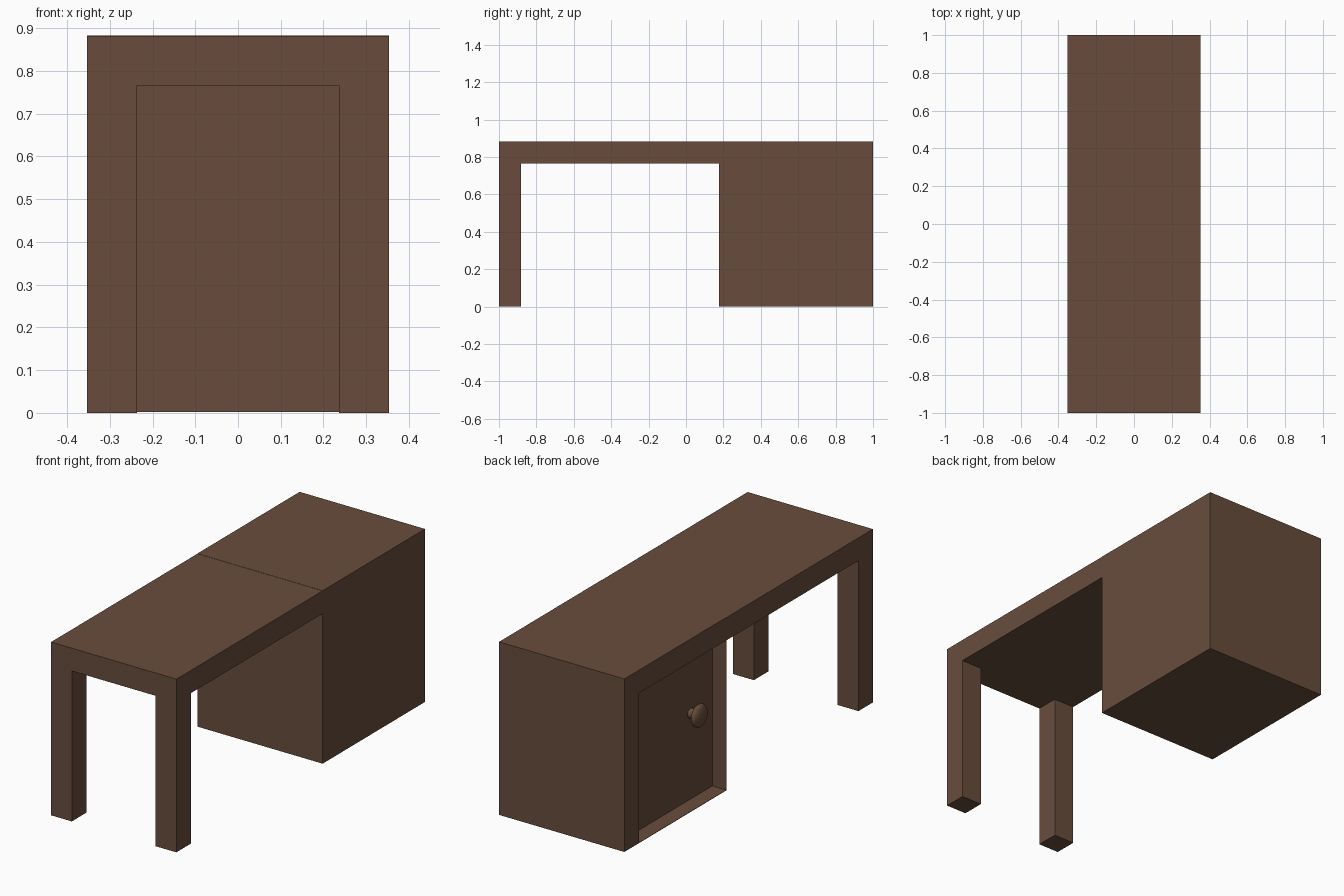
import bpy
import math

if "Cube" in bpy.data.objects:
    bpy.data.objects.remove(bpy.data.objects["Cube"])

wood = bpy.data.materials.new("brown_wood")
wood.diffuse_color = (0.138, 0.073, 0.046, 1.0)
wood.use_nodes = True
wood.node_tree.nodes["Principled BSDF"].inputs["Base Color"].default_value = wood.diffuse_color

W, T = 0.353, 0.117      # half width, board thickness
H = 0.883                # total height
FRONT = 0.177            # front of the cabinet (y)
DOOR = -0.274            # plane of the recessed door (x)
LOW = 0.002              # underside of the cabinet


def box(name, lo, hi):
    """Axis-aligned box between two corners."""
    verts = [(x, y, z) for x in (lo[0], hi[0]) for y in (lo[1], hi[1]) for z in (lo[2], hi[2])]
    faces = [(0, 1, 3, 2), (4, 6, 7, 5), (0, 4, 5, 1), (2, 3, 7, 6), (0, 2, 6, 4), (1, 5, 7, 3)]
    me = bpy.data.meshes.new(name)
    me.from_pydata(verts, [], faces)
    me.materials.append(wood)
    ob = bpy.data.objects.new(name, me)
    bpy.context.collection.objects.link(ob)
    return ob


# Desk top and the rail above the door, a hair below the cabinet top
box("desk_top", (-W, -1, H - T), (W, FRONT, H - 0.001))
box("door_top_rail", (-W, FRONT, H - T), (DOOR, 1, H))

# Front legs
for side, x0 in (("left", -W), ("right", W - T)):
    box("front_leg_" + side, (x0, -1, 0), (x0 + T, -1 + T, H - T))

# Cabinet body; its left face is the recessed door
box("cabinet_body", (DOOR, FRONT, LOW), (W, 1, H))

# Frame around the door: thick rear post, thin front wall and floor
box("rear_post", (-W, 1 - T, LOW), (DOOR, 1, H - T))
box("cabinet_front_wall", (-W, FRONT, LOW), (DOOR, FRONT + 0.003, H - T))
box("cabinet_floor", (-W, FRONT + 0.003, LOW), (DOOR, 1 - T, LOW + 0.002))


# Door knob: short stem and a flattened round head
def finish(name):
    ob = bpy.context.object
    ob.name = name
    ob.data.materials.append(wood)
    bpy.ops.object.shade_smooth_by_angle(angle=math.radians(40))
    return ob


KY, KZ = 0.355, 0.442
bpy.ops.mesh.primitive_cylinder_add(vertices=24, radius=0.025, depth=0.05,
                                    location=(DOOR - 0.025, KY, KZ),
                                    rotation=(0, math.pi / 2, 0))
finish("knob_stem")
bpy.ops.mesh.primitive_uv_sphere_add(segments=32, ring_count=16, radius=0.058,
                                     location=(DOOR - 0.05, KY, KZ),
                                     rotation=(0, math.pi / 2, 0))
bpy.context.object.scale = (1, 1, 0.42)
finish("knob_head")
